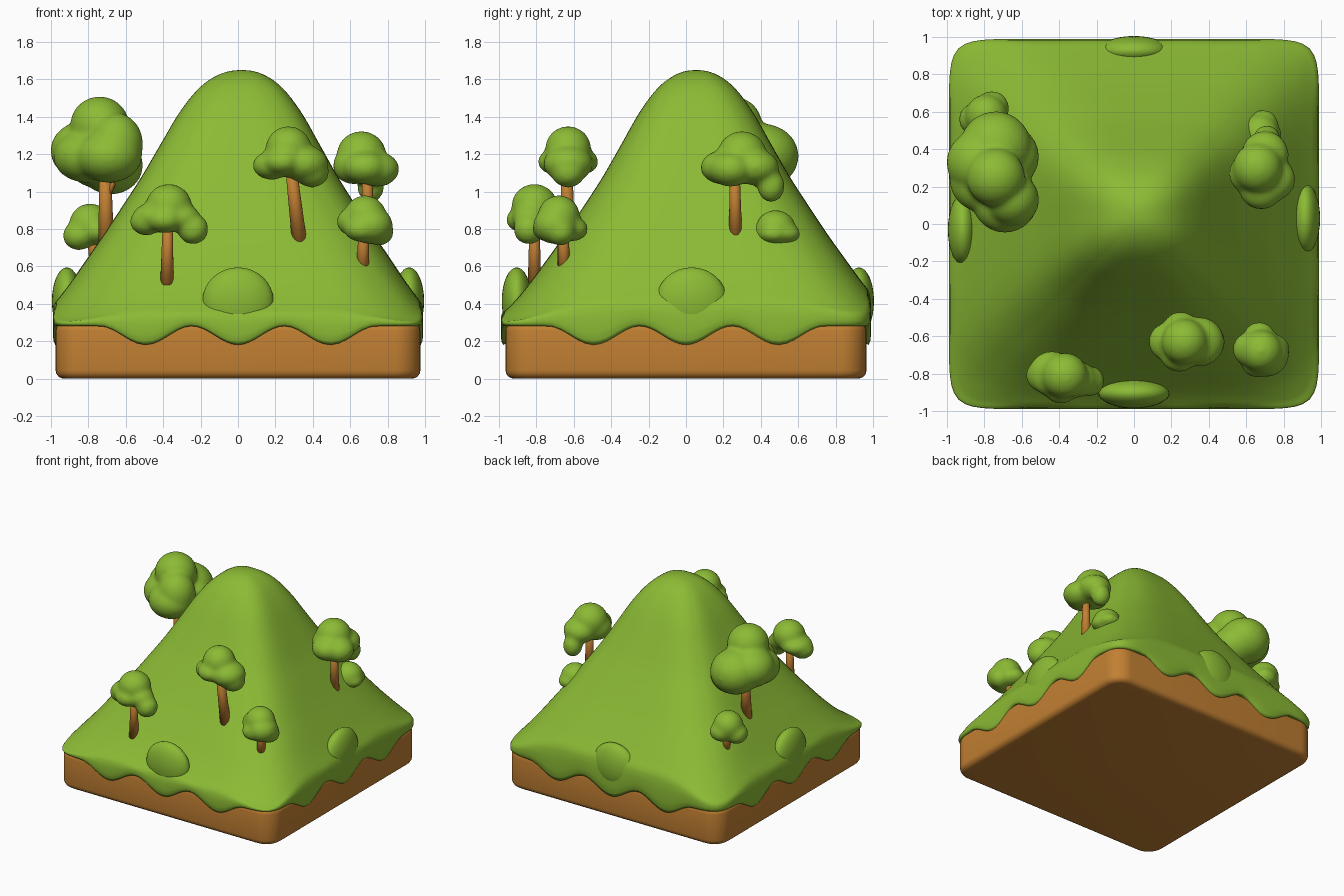
import bpy, bmesh, math
from mathutils import Vector, Matrix

if "Cube" in bpy.data.objects:
    bpy.data.objects.remove(bpy.data.objects["Cube"])


def material(name, rgb):
    m = bpy.data.materials.new(name)
    m.diffuse_color = (*rgb, 1)
    m.use_nodes = True
    m.node_tree.nodes["Principled BSDF"].inputs["Base Color"].default_value = m.diffuse_color
    return m


GREEN = material("grass green", (0.26, 0.495, 0.035))
BROWN = material("earth brown", (0.54, 0.215, 0.032))


def finish(bm, name, mat):
    bmesh.ops.recalc_face_normals(bm, faces=bm.faces[:])
    for f in bm.faces:
        f.smooth = True
    me = bpy.data.meshes.new(name)
    bm.to_mesh(me)
    bm.free()
    me.materials.append(mat)
    ob = bpy.data.objects.new(name, me)
    bpy.context.collection.objects.link(ob)
    return ob


# Earth slab with rounded corners
bm = bmesh.new()
bmesh.ops.create_cube(bm, size=1, matrix=Matrix.Translation((0, 0, 0.15)) @ Matrix.Diagonal((1.95, 1.93, 0.30, 1)))
upright = [e for e in bm.edges if abs(e.verts[0].co.z - e.verts[1].co.z) > 0.1]
bmesh.ops.bevel(bm, geom=upright, offset=0.14, segments=8, profile=0.5, affect='EDGES')
rims = [e for e in bm.edges if abs(e.verts[0].co.z - e.verts[1].co.z) < 0.01
        and any(abs(f.normal.z) < 0.5 for f in e.link_faces)
        and any(abs(f.normal.z) > 0.5 for f in e.link_faces)]
bmesh.ops.bevel(bm, geom=rims, offset=0.045, segments=4, profile=0.5, affect='EDGES')
finish(bm, "earth_base", BROWN)

# Hill height against (squarish) distance from the summit, in steps of 0.1
PROFILE = [1.65, 1.63, 1.56, 1.43, 1.255, 1.08, 0.925, 0.775, 0.635, 0.50, 0.385, 0.305, 0.25, 0.22]


def height(x, y):
    m = max(abs(x), abs(y))
    top = max(0, 1 - m)
    x = (x - 0.02 * top) * (1 - 0.10 * top)   # summit is slightly wider across x
    y -= 0.055
    p = 2.3 + 2.6 * min(1, m / 0.9)
    r = (abs(x) ** p + abs(y) ** p) ** (1 / p) * 10
    i = min(int(r), len(PROFILE) - 2)
    t = min(r - i, 1)
    a, b = PROFILE[i], PROFILE[i + 1]
    ma = (b - PROFILE[i - 1]) / 2 if i else 0
    mb = (PROFILE[min(i + 2, len(PROFILE) - 1)] - a) / 2
    return max(0.30, (2 * t**3 - 3 * t**2 + 1) * a + (t**3 - 2 * t**2 + t) * ma
               + (3 * t**2 - 2 * t**3) * b + (t**3 - t**2) * mb)


def hem(x, y):
    """Wavy lower edge of the turf, same on all four sides."""
    u = min(abs(x), abs(y))
    return 0.285 if u > 0.75 else 0.235 - 0.05 * math.cos(2 * math.pi * u / 0.5)


# Turf: rounded square rings over the hill, then draped over the slab edge
N, RINGS = 200, 44
bm = bmesh.new()
outline = []
for k in range(N):
    a = 2 * math.pi * k / N
    c, s = math.cos(a), math.sin(a)
    q = 0.99 / (abs(c) ** 13 + abs(s) ** 13) ** (1 / 13)
    outline.append((c * q, s * q))
rings = []
for j in range(1, RINGS + 1):
    f = 0.98 * j / RINGS
    rings.append([(x * f, y * f, height(x * f, y * f)) for x, y in outline])
# (scale, blend from top edge to hem, lift)
for f, t, lift in ((0.993, 0.15, 0), (1.0, 0.4, 0), (1.0, 0.7, 0), (0.997, 0.92, 0), (0.987, 1, -0.004), (0.95, 1, 0.012)):
    ring = []
    for x, y in outline:
        low = hem(x, y)
        top = max(height(x * 0.98, y * 0.98), low + 0.02)
        ring.append((x * f, y * f, top + (low - top) * t + lift))
    rings.append(ring)
vr = [[bm.verts.new(p) for p in ring] for ring in rings]
peak = bm.verts.new((0, 0, height(0, 0)))
for k in range(N):
    n = (k + 1) % N
    bm.faces.new((peak, vr[0][k], vr[0][n]))
    for a, b in zip(vr, vr[1:]):
        bm.faces.new((a[k], b[k], b[n], a[n]))
finish(bm, "grassy_hill", GREEN)

# Low grass mounds, one in the middle of each side
for side, (x, y) in {"front": (0, -0.905), "back": (0, 0.925), "right": (0.915, 0.03), "left": (-0.915, -0.03)}.items():
    bm = bmesh.new()
    size = (0.19, 0.08, 0.18) if x == 0 else (0.08, 0.19, 0.18)
    bmesh.ops.create_uvsphere(bm, u_segments=32, v_segments=16, radius=1,
                              matrix=Matrix.Translation((x, y, 0.415)) @ Matrix.Diagonal((*size, 1)))
    finish(bm, side + "_mound", GREEN)


def trunk(name, foot, top, r0, r1):
    foot, top = Vector(foot), Vector(top)
    d = top - foot
    bm = bmesh.new()
    rot = d.to_track_quat('Z', 'Y').to_matrix().to_4x4()
    bmesh.ops.create_cone(bm, cap_ends=True, segments=16, radius1=r0, radius2=r1, depth=d.length,
                          matrix=Matrix.Translation((foot + top) / 2) @ rot)
    finish(bm, name, BROWN)


def tree(name, foot, top, lobes, r=0.03):
    """Lobes are (x, y, z, radius, vertical squash), fused into one soft crown."""
    trunk(name + "_trunk", foot, top, r * 1.2, r * 0.85)
    bm = bmesh.new()
    for x, y, z, rad, sq in lobes:
        bmesh.ops.create_icosphere(bm, subdivisions=3, radius=rad + 0.004,
                                   matrix=Matrix.Translation((x, y, z)) @ Matrix.Diagonal((1, 1, sq, 1)))
    ob = finish(bm, name + "_crown", GREEN)
    rm = ob.modifiers.new("fuse", 'REMESH')
    rm.mode = 'VOXEL'
    rm.voxel_size = 0.014
    rm.use_smooth_shade = True
    sm = ob.modifiers.new("soften", 'SMOOTH')
    sm.factor = 0.5
    sm.iterations = 14


tree("front_left_tree", (-0.38, -0.81, 0.50), (-0.375, -0.81, 0.88), [
    (-0.37, -0.81, 0.925, 0.12, 0.95), (-0.49, -0.81, 0.84, 0.085, 0.85), (-0.44, -0.80, 0.87, 0.12, 0.6),
    (-0.30, -0.83, 0.86, 0.095, 0.8), (-0.24, -0.84, 0.80, 0.08, 1.0), (-0.39, -0.86, 0.85, 0.10, 0.7)])

tree("front_middle_tree", (0.33, -0.63, 0.72), (0.275, -0.64, 1.20), [
    (0.27, -0.63, 1.23, 0.12, 0.98), (0.18, -0.63, 1.14, 0.10, 0.75), (0.24, -0.69, 1.16, 0.10, 0.7),
    (0.25, -0.57, 1.16, 0.10, 0.7), (0.35, -0.63, 1.15, 0.13, 0.75), (0.395, -0.63, 1.105, 0.09, 0.9)], 0.034)

tree("front_right_tree", (0.665, -0.65, 0.56), (0.675, -0.66, 0.84), [
    (0.68, -0.68, 0.87, 0.11, 0.98), (0.62, -0.67, 0.84, 0.09, 0.85), (0.71, -0.70, 0.82, 0.115, 0.85),
    (0.755, -0.67, 0.785, 0.075, 0.95), (0.67, -0.61, 0.80, 0.085, 0.75), (0.66, -0.73, 0.80, 0.09, 0.75)])

tree("right_tree", (0.695, 0.265, 0.74), (0.69, 0.26, 1.15), [
    (0.66, 0.30, 1.195, 0.13, 0.97), (0.62, 0.27, 1.14, 0.11, 0.9), (0.68, 0.20, 1.13, 0.12, 0.75),
    (0.745, 0.24, 1.12, 0.115, 0.8), (0.70, 0.37, 1.13, 0.125, 0.75), (0.71, 0.455, 1.03, 0.07, 1.2)])

tree("right_back_small_tree", (0.67, 0.48, 0.62), (0.67, 0.48, 0.82), [
    (0.67, 0.48, 0.80, 0.105, 0.95), (0.65, 0.43, 0.775, 0.08, 0.65),
    (0.69, 0.53, 0.775, 0.08, 0.65), (0.71, 0.47, 0.775, 0.08, 0.65)], 0.022)

tree("left_big_tree", (-0.705, 0.22, 0.70), (-0.71, 0.25, 1.15), [
    (-0.74, 0.25, 1.355, 0.155, 0.98), (-0.83, 0.33, 1.22, 0.17, 0.9), (-0.65, 0.13, 1.25, 0.14, 1.2),
    (-0.69, 0.13, 1.19, 0.175, 0.8), (-0.74, 0.41, 1.19, 0.19, 0.9), (-0.68, 0.36, 1.14, 0.17, 0.9),
    (-0.81, 0.24, 1.19, 0.175, 0.8)], 0.036)
# Side branch of the big tree
trunk("left_big_tree_branch", (-0.70, 0.23, 0.98), (-0.64, 0.25, 1.12), 0.02, 0.016)

tree("left_back_small_tree", (-0.76, 0.57, 0.58), (-0.79, 0.58, 0.82), [
    (-0.79, 0.58, 0.825, 0.11, 1.0), (-0.85, 0.56, 0.765, 0.085, 0.9),
    (-0.76, 0.62, 0.78, 0.09, 0.8), (-0.75, 0.53, 0.79, 0.085, 0.8)], 0.026)
